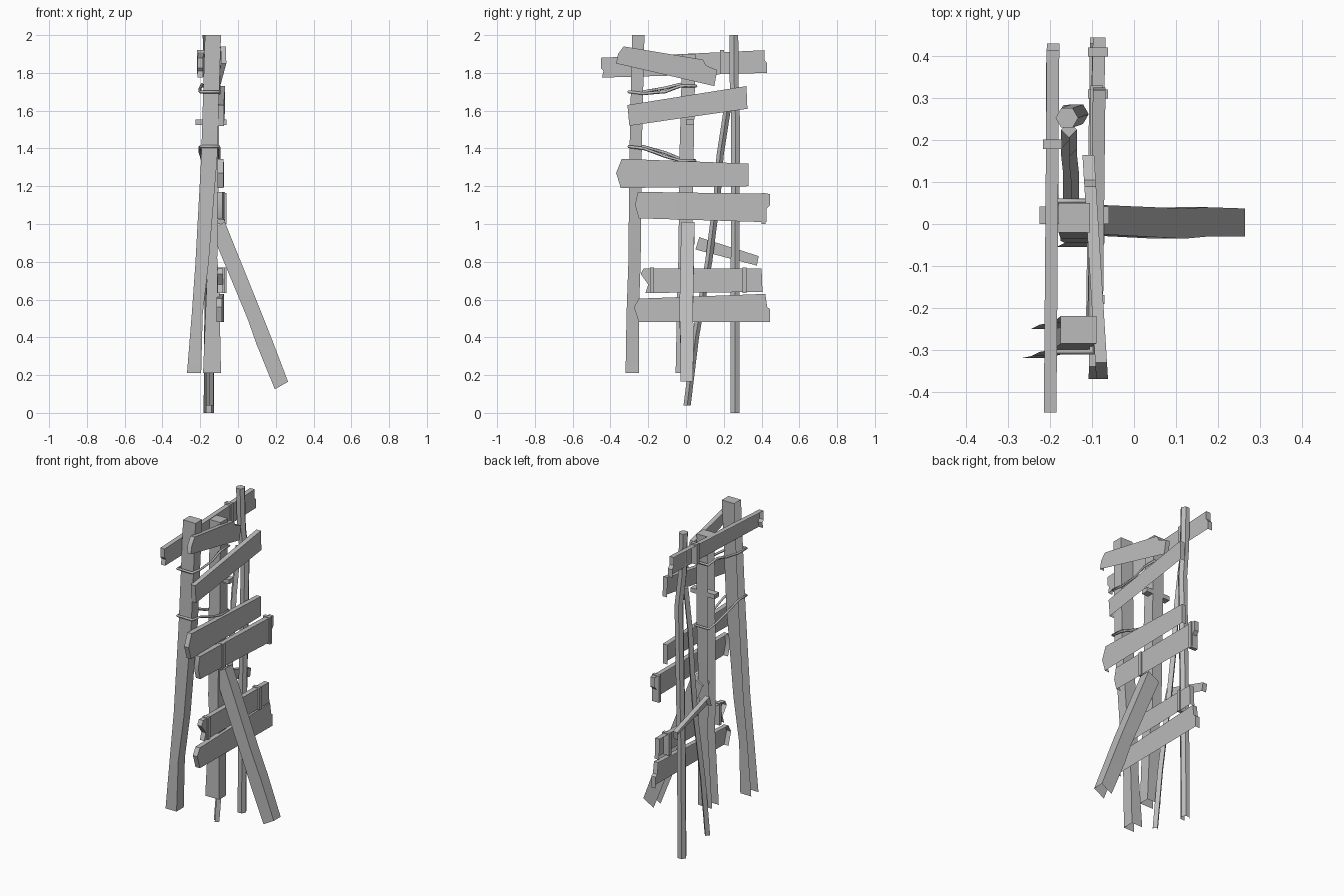
import bpy, bmesh, math
from mathutils import Vector

cube = bpy.data.objects.get("Cube")
if cube:
    bpy.data.objects.remove(cube, do_unlink=True)

wood = bpy.data.materials.new("grey_wood")
wood.use_nodes = True
wood.diffuse_color = (0.5, 0.5, 0.5, 1)
wood.node_tree.nodes["Principled BSDF"].inputs["Base Color"].default_value = (0.5, 0.5, 0.5, 1)


def finish(name, bm):
    mesh = bpy.data.meshes.new(name)
    bm.to_mesh(mesh)
    bm.free()
    obj = bpy.data.objects.new(name, mesh)
    bpy.context.collection.objects.link(obj)
    mesh.materials.append(wood)
    bpy.ops.object.select_all(action='DESELECT')
    obj.select_set(True)
    bpy.context.view_layer.objects.active = obj
    bpy.ops.object.shade_smooth_by_angle(angle=math.radians(30))
    return obj


def post(name, stations, slant=0):
    """Hewn beam, open underneath and at the back: (z, x0, x1, y0, y1) rows."""
    bm = bmesh.new()
    rings = []
    for z, x0, x1, y0, y1 in stations:
        dz = slant * (x1 - x0) / 2
        rings.append([bm.verts.new(p) for p in (
            (x0, y0, z - dz), (x1, y0, z + dz), (x1, y1, z + dz), (x0, y1, z - dz))])
    for a, b in zip(rings, rings[1:]):
        for i in range(3):
            bm.faces.new((a[i], a[i + 1], b[i + 1], b[i]))
    bm.faces.new(rings[-1])
    return finish(name, bm)


def pole(name, path, radius, sides=6):
    """Bent round pole with a capped top and an open foot and back."""
    bm = bmesh.new()
    rings = []
    for p in path:
        rings.append([bm.verts.new(Vector(p) + radius * Vector((
            math.cos(math.tau * i / sides), math.sin(math.tau * i / sides), 0)))
            for i in range(sides)])
    for a, b in zip(rings, rings[1:]):
        for i in range(sides):
            if i != sides // 2:
                j = (i + 1) % sides
                bm.faces.new((a[i], a[j], b[j], b[i]))
    bm.faces.new(rings[-1])
    return finish(name, bm)


def plank(name, outline, x_start, x_end, thick=0.03):
    """Board from a clockwise (y, z) outline; x_start/x_end are the face's x at each end."""
    bm = bmesh.new()
    ys = [p[0] for p in outline]
    y0, span = min(ys), max(ys) - min(ys)
    front, back = [], []
    for y, z in outline:
        x = x_start + (x_end - x_start) * (y - y0) / span
        front.append(bm.verts.new((x, y, z)))
        back.append(bm.verts.new((x - thick, y, z)))
    bm.faces.new(front[::-1])
    n = len(outline)
    for i in range(n):
        j = (i + 1) % n
        # the underside is left open
        if outline[j][0] - outline[i][0] > -0.2:
            bm.faces.new((front[i], front[j], back[j], back[i]))
    return finish(name, bm)


def rope(name, points, radius=0.008):
    """Closed rope loop."""
    curve = bpy.data.curves.new(name, 'CURVE')
    curve.dimensions = '3D'
    curve.bevel_depth = radius
    curve.bevel_resolution = 0
    spline = curve.splines.new('POLY')
    spline.points.add(len(points) - 1)
    for sp, p in zip(spline.points, points):
        sp.co = (*p, 1)
    spline.use_cyclic_u = True
    obj = bpy.data.objects.new(name, curve)
    bpy.context.collection.objects.link(obj)
    curve.materials.append(wood)
    return obj


def block(name, lo, hi):
    bm = bmesh.new()
    bmesh.ops.create_cube(bm, size=1)
    for v in bm.verts:
        v.co = [lo[i] if v.co[i] < 0 else hi[i] for i in range(3)]
    return finish(name, bm)


# Uprights
post("front_post", [
    (0.21, -.27, -.195, -.32, -.25), (0.52, -.245, -.187, -.315, -.25),
    (0.8, -.225, -.155, -.305, -.24), (1.35, -.195, -.11, -.30, -.235),
    (2.0, -.175, -.09, -.285, -.22)])
post("middle_post", [
    (0.21, -.185, -.09, -.055, .01), (0.7, -.165, -.1, -.045, .025),
    (0.82, -.175, -.11, -.04, .03), (1.35, -.175, -.1, -.035, .04),
    (1.9, -.18, -.105, -.02, .05)])
pole("back_pole", [(-.155, .26, 0), (-.15, .26, .7), (-.135, .262, 1.55),
                   (-.155, .255, 1.75), (-.16, .253, 2.0)], 0.027)
pole("thin_stick", [(-.15, .006, .04), (-.15, .05, .4), (-.15, .12, .8),
                    (-.155, .165, 1.15), (-.155, .18, 1.36), (-.155, .225, 1.65)], 0.019, 4)

# Leaning prop
post("brace", [
    (0.145, .195, .265, -.03, .037), (0.38, .1, .175, -.03, .04),
    (0.52, .05, .12, -.035, .037), (0.99, -.145, -.07, -.025, .045)], 0.57)

# Boards on the +x side
plank("top_board", [(-.37, 1.85), (-.36, 1.9), (-.33, 1.94), (.09, 1.87), (.105, 1.84),
                    (.165, 1.815), (.15, 1.73)], -.062, -.095, .028)
plank("slanted_board", [(-.3, 1.52), (-.31, 1.63), (.32, 1.73), (.325, 1.61)], -.075, -.068)
plank("middle_board", [(-.345, 1.19), (-.37, 1.27), (-.34, 1.345), (.33, 1.32), (.33, 1.2)],
      -.078, -.074)
plank("notched_board", [(-.25, 1.03), (-.27, 1.1), (-.255, 1.17), (.445, 1.16), (.445, 1.1),
                        (.425, 1.08), (.425, 1.01)], -.082, -.068)
plank("split_board", [(-.215, .635), (-.2, .68), (-.24, .735), (-.225, .765),
                      (.4, .765), (.405, .64)], -.08, -.07)
plank("lowest_board", [(-.25, .48), (-.275, .56), (-.25, .605), (.42, .63), (.43, .56),
                       (.445, .55), (.445, .48)], -.085, -.075)

# Boards on the -x side
plank("rear_top_board", [(-.445, 1.775), (-.437, 1.81), (-.45, 1.825), (-.45, 1.88),
                         (.415, 1.92), (.415, 1.87), (.43, 1.85), (.43, 1.8)], -.185, -.178)
plank("rear_short_board", [(.05, .865), (.07, .93), (.385, .83), (.375, .78)], -.18, -.18)

# Peg through the middle post
block("peg", (-.225, 0, 1.525), (-.06, .042, 1.552))

# Cord bindings around boards
for name, y, lo, hi, x0, x1 in (
        ("split_board_tie_front", -.18, .635, .77, -.11, -.07),
        ("split_board_tie_back", .31, .635, .77, -.11, -.062),
        ("notched_board_tie_back", .41, 1.0, 1.165, -.11, -.062),
        ("notched_board_tie_front", -.035, 1.02, 1.17, -.11, -.07),
        ("rear_board_tie", .19, 1.795, 1.92, -.217, -.172)):
    block(name, (x0, y - .011, lo), (x1, y + .011, hi))

# Ropes joining the front and middle posts
for name, y_end, za, zb in (("upper_rope", .055, 1.7, 1.73), ("lower_rope", .05, 1.41, 1.335)):
    near, far = -.1, -.2
    mid = (za + zb) / 2 - .015
    rope(name, [(near, -.305, za), (near, -.225, za - .01), (near, -.11, mid), (near, -.03, zb),
                (near, y_end, zb), (far + .01, y_end, zb), (far + .01, -.03, zb + .01),
                (far, -.11, mid + .02), (far, -.225, za), (far, -.305, za)])
